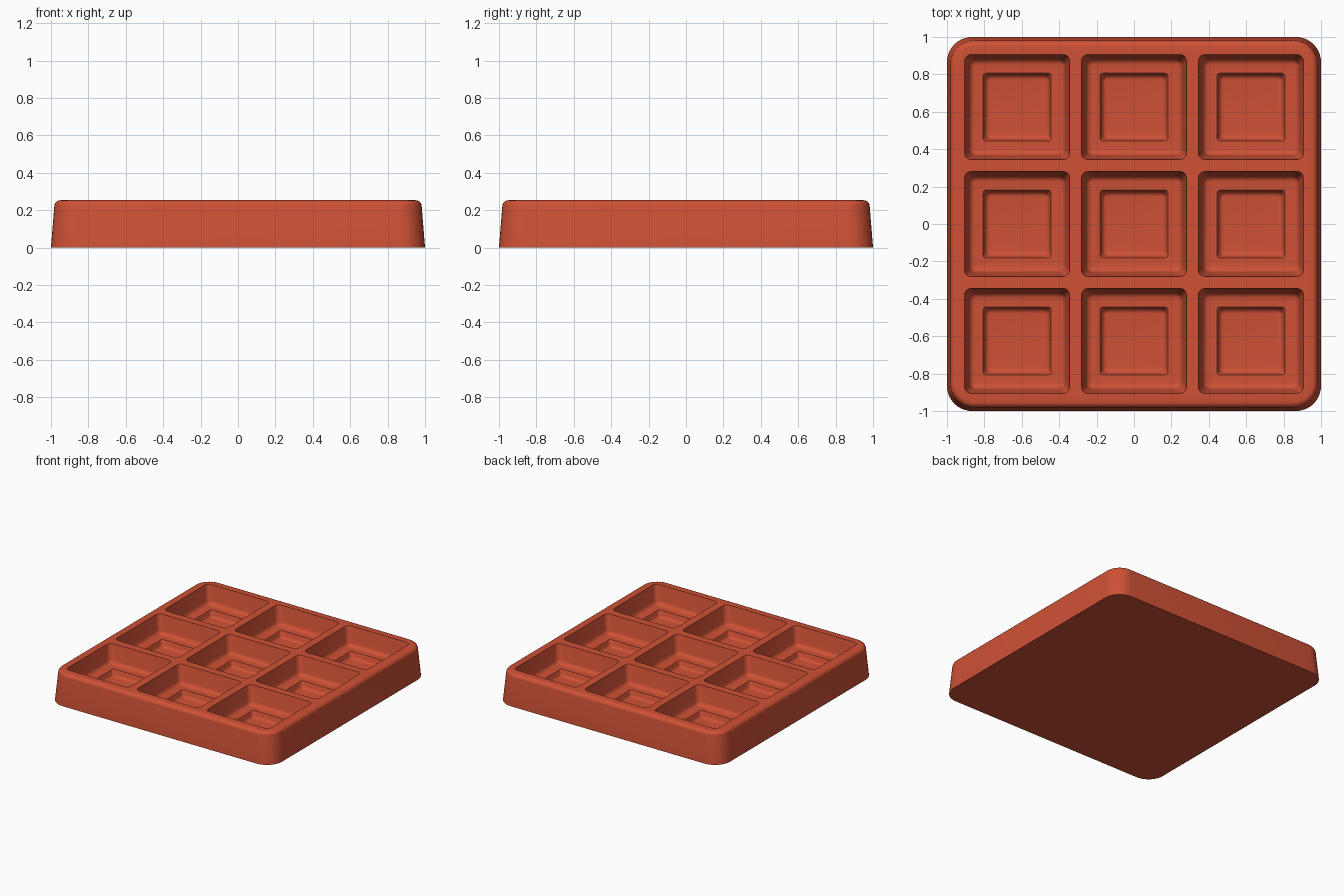
import bpy, bmesh, math

cube = bpy.data.objects.get("Cube")
if cube:
    bpy.data.objects.remove(cube, do_unlink=True)

TOP = 0.253
PITCH = 0.625

# Single material
clay = bpy.data.materials.new("brick red")
clay.use_nodes = True
colour = (0.62, 0.082, 0.036, 1)
clay.diffuse_color = colour
clay.node_tree.nodes["Principled BSDF"].inputs["Base Color"].default_value = colour


def ring(bm, cx, cy, half, radius, z, steps):
    """Rounded square loop of vertices."""
    verts = []
    for corner, (sx, sy) in enumerate([(1, 1), (-1, 1), (-1, -1), (1, -1)]):
        for i in range(steps + 1):
            a = math.pi / 2 * (corner + i / steps)
            verts.append(bm.verts.new((cx + sx * (half - radius) + radius * math.cos(a),
                                       cy + sy * (half - radius) + radius * math.sin(a), z)))
    return verts


def loft(bm, cx, cy, profile, steps):
    """Skin rounded squares of (half, radius, z), cap the last; return the first."""
    rings = [ring(bm, cx, cy, h, r, z, steps) for h, r, z in profile]
    n = len(rings[0])
    for a, b in zip(rings, rings[1:]):
        for i in range(n):
            j = (i + 1) % n
            bm.faces.new((a[i], a[j], b[j], b[i]))
    bm.faces.new(rings[-1])
    return rings[0]


def fillet(centre, z, rx, rz, radius, start, end, steps=5):
    """Arc points for a profile."""
    pts = []
    for i in range(steps + 1):
        a = math.radians(start + (end - start) * i / steps)
        pts.append((centre + rx * math.cos(a), radius + rx * (math.cos(a) - 1), z + rz * math.sin(a)))
    return pts


bm = bmesh.new()

# Outer shell: rounded top lip, drafted side, flat base
lip = fillet(0.95, TOP - 0.032, 0.032, 0.032, 0.13, 90, 4)
loops = [loft(bm, 0, 0, lip + [(1.0, 0.135, 0)], 10)]

# Stepped pocket: drafted wall, filleted floor, smaller square recess
pocket = [(0.281, 0.035, TOP)]
pocket += fillet(0.225, 0.14, 0.034, 0.034, 0.04, -6, -90)
pocket += [(0.181, 0.014, 0.106)]
pocket += fillet(0.145, 0.08, 0.028, 0.025, 0.033, -6, -90)
for ix in (-1, 0, 1):
    for iy in (-1, 0, 1):
        loops.append(loft(bm, ix * PITCH, iy * PITCH, pocket, 5))

# Flat rim joining the shell and the pocket openings
edges = []
for loop in loops:
    for a, b in zip(loop, loop[1:] + loop[:1]):
        edges.append(bm.edges.get((a, b)))
bmesh.ops.triangle_fill(bm, edges=edges, use_beauty=True, normal=(0, 0, 1))
bmesh.ops.recalc_face_normals(bm, faces=bm.faces)

mesh = bpy.data.meshes.new("nine_pocket_tray")
bm.to_mesh(mesh)
bm.free()
mesh.materials.append(clay)
tray = bpy.data.objects.new("nine_pocket_tray", mesh)
bpy.context.collection.objects.link(tray)
bpy.context.view_layer.objects.active = tray
tray.select_set(True)
bpy.ops.object.shade_smooth_by_angle(angle=math.radians(35))
